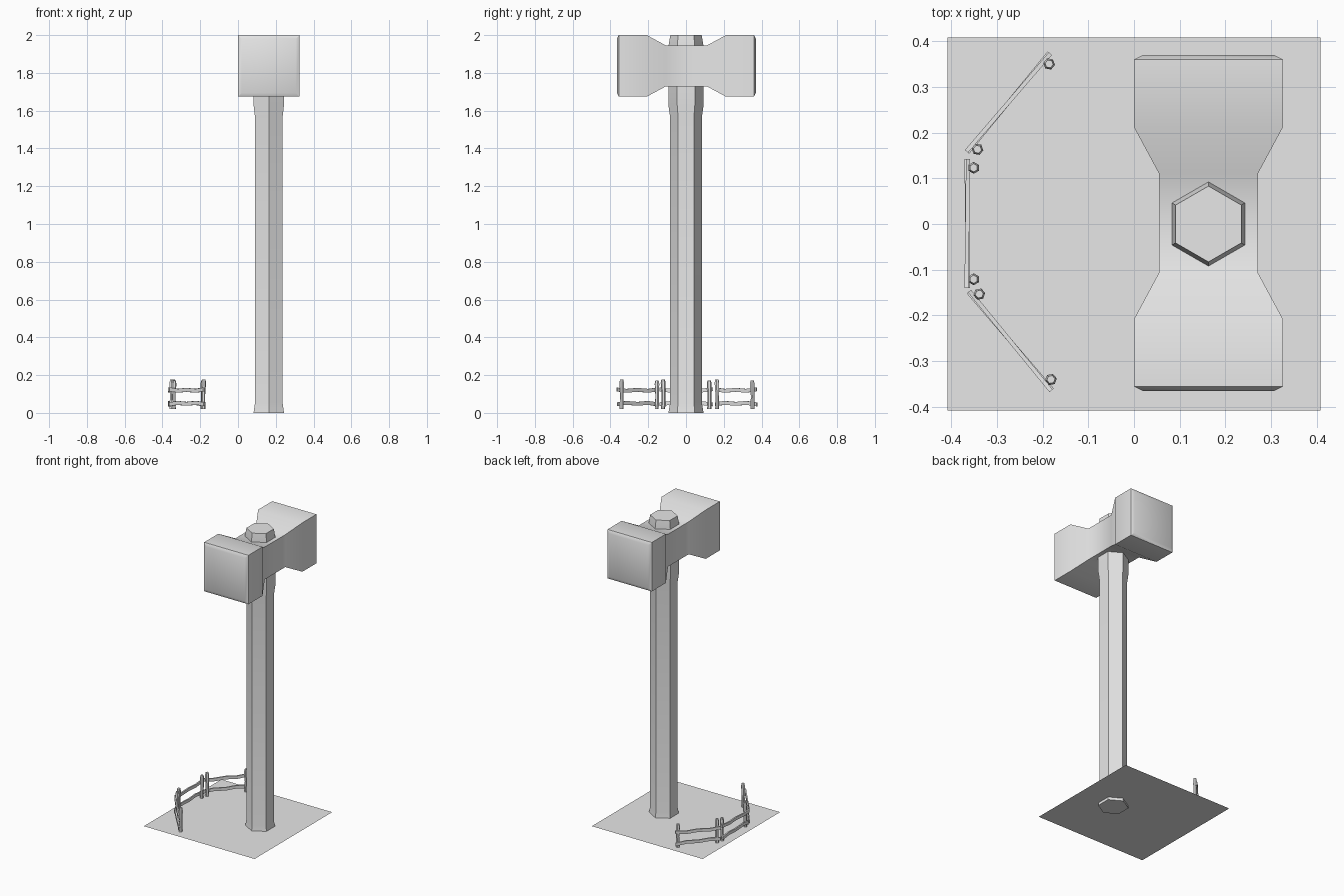
import bpy
import bmesh
from math import cos, sin, pi, radians
from mathutils import Vector

cube = bpy.data.objects.get("Cube")
if cube:
    bpy.data.objects.remove(cube, do_unlink=True)

GREY = (0.8, 0.8, 0.8, 1.0)
stone = bpy.data.materials.new("plain_grey")
stone.use_nodes = True
stone.diffuse_color = GREY
stone.node_tree.nodes["Principled BSDF"].inputs["Base Color"].default_value = GREY


def loft(name, rings, location=(0, 0, 0), turn=0):
    """Skin a closed solid through matching rings of points."""
    bm = bmesh.new()
    loops = [[bm.verts.new(p) for p in ring] for ring in rings]
    for a, b in zip(loops, loops[1:]):
        for i in range(len(a)):
            j = (i + 1) % len(a)
            bm.faces.new((a[i], a[j], b[j], b[i]))
    bm.faces.new(loops[0])
    if len(loops) > 1:
        bm.faces.new(loops[-1])
        bmesh.ops.recalc_face_normals(bm, faces=bm.faces)
    mesh = bpy.data.meshes.new(name)
    bm.to_mesh(mesh)
    bm.free()
    mesh.materials.append(stone)
    obj = bpy.data.objects.new(name, mesh)
    bpy.context.collection.objects.link(obj)
    obj.location = location
    obj.rotation_euler.z = radians(turn)
    bpy.ops.object.select_all(action='DESELECT')
    obj.select_set(True)
    bpy.context.view_layer.objects.active = obj
    bpy.ops.object.shade_smooth_by_angle(angle=radians(30))
    return obj


def hexagon(radius, z, x=0.0, y=0.0):
    return [Vector((x + radius * cos(pi / 6 + k * pi / 3),
                    y + radius * sin(pi / 6 + k * pi / 3), z)) for k in range(6)]


def upright_rect(half_x, half_z, x, y, z):
    return [Vector((x + sx * half_x, y, z + sz * half_z))
            for sx, sz in ((-1, -1), (1, -1), (1, 1), (-1, 1))]


# Flat ground sheet
GROUND = 0.02
S = 0.408
loft("ground", [[(-S, -S, GROUND), (S, -S, GROUND), (S, S, GROUND), (-S, S, GROUND)]])

# Six-sided handle, flared at the foot and under the head
profile = [(0.093, 0), (0.084, 0.055), (0.084, 1.565), (0.093, 1.63),
           (0.093, 1.94), (0.083, 2.0)]
loft("handle", [hexagon(r, z) for r, z in profile], location=(0.163, 0, 0))

# Double-ended hammer head with a narrow neck and bevelled striking faces
half = [(0.368, 0.143), (0.358, 0.163), (0.21, 0.163), (0.108, 0.108)]
stations = [(-y, h) for y, h in half] + [(y, h) for y, h in reversed(half)]
loft("hammer_head", [upright_rect(h, h, 0, y, 0) for y, h in stations],
     location=(0.163, 0.002, 1.837))


# Fence panel: two slightly wavy rails outside two leaning posts
def fence_panel(name, location, turn):
    wave = [(-0.141, 0.004), (-0.08, -0.003), (0.0, 0.002), (0.07, -0.003), (0.141, 0.005)]
    for label, height, flip in (("lower", 0.05, -1), ("upper", 0.12, 1)):
        rings = [upright_rect(0.0045, 0.01, flip * y * 0.012, y, height + flip * dz)
                 for y, dz in wave]
        loft(f"{name}_{label}_rail", rings, location, turn)
    for label, side, top in (("first", -1, 0.178), ("second", 1, 0.172)):
        y = side * 0.122
        rings = [hexagon(0.011, GROUND, 0.012, y),
                 hexagon(0.010, 0.09, 0.013, y + 0.002),
                 hexagon(0.013, top - 0.018, 0.014, y),
                 hexagon(0.009, top, 0.014, y)]
        loft(f"{name}_{label}_post", rings, location, turn)


fence_panel("back_fence", (-0.275, 0.266, 0), -40)
fence_panel("middle_fence", (-0.365, 0.001, 0), 0)
fence_panel("front_fence", (-0.271, -0.256, 0), 40)
